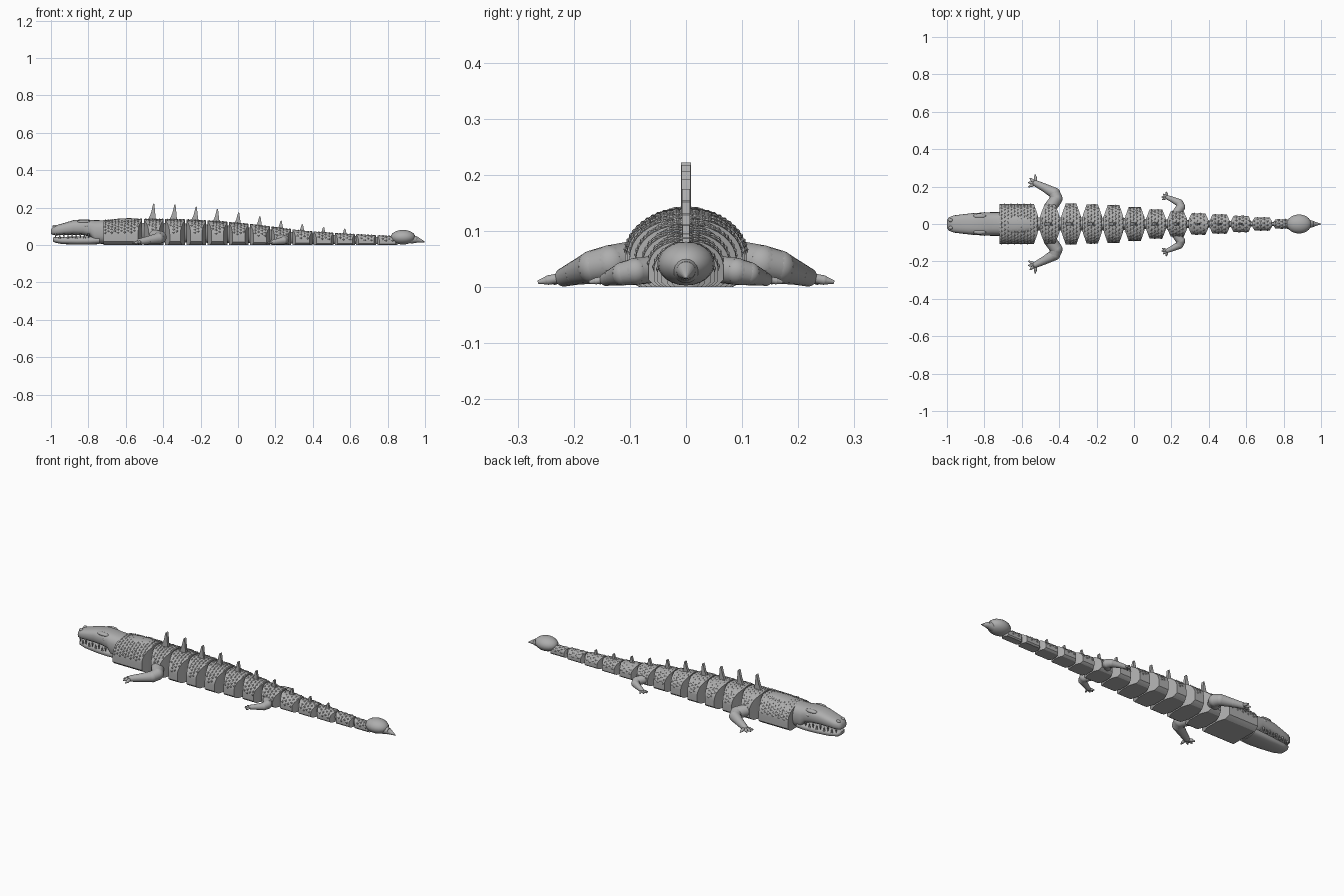
import bpy, bmesh, math
from mathutils import Vector

cube = bpy.data.objects.get("Cube")
if cube:
    bpy.data.objects.remove(cube, do_unlink=True)

grey = bpy.data.materials.new("stone grey")
grey.use_nodes = True
COLOUR = (0.42, 0.42, 0.42, 1)
grey.diffuse_color = COLOUR
grey.node_tree.nodes["Principled BSDF"].inputs["Base Color"].default_value = COLOUR


def finish(bm, name, angle=40):
    bmesh.ops.recalc_face_normals(bm, faces=bm.faces[:])
    mesh = bpy.data.meshes.new(name)
    bm.to_mesh(mesh)
    bm.free()
    mesh.materials.append(grey)
    ob = bpy.data.objects.new(name, mesh)
    bpy.context.collection.objects.link(ob)
    bpy.ops.object.select_all(action='DESELECT')
    ob.select_set(True)
    bpy.context.view_layer.objects.active = ob
    bpy.ops.object.shade_smooth_by_angle(angle=math.radians(angle))
    return ob


def lerp_table(table, x):
    for (x0, v0), (x1, v1) in zip(table, table[1:]):
        if x <= x1:
            t = max(0, (x - x0) / (x1 - x0))
            return v0 + (v1 - v0) * t
    return table[-1][1]


def skin(bm, rings):
    # Join equal rings into a closed tube with capped ends
    rows = [[bm.verts.new(p) for p in ring] for ring in rings]
    n = len(rows[0])
    for a, b in zip(rows, rows[1:]):
        for i in range(n):
            bm.faces.new((a[i], a[(i + 1) % n], b[(i + 1) % n], b[i]))
    bm.faces.new(rows[0])
    bm.faces.new(rows[-1])


def ball(bm, centre, size):
    new = bmesh.ops.create_uvsphere(bm, u_segments=20, v_segments=12, radius=1)["verts"]
    for v in new:
        v.co = Vector(centre) + Vector(v.co[i] * size[i] for i in range(3))


def rod(bm, a, b, ra, rb):
    a, b = Vector(a), Vector(b)
    turn = (b - a).to_track_quat('Z', 'Y')
    ring = [Vector((math.cos(i * math.tau / 16), math.sin(i * math.tau / 16), 0)) for i in range(16)]
    skin(bm, [[a + turn @ (p * ra) for p in ring], [b + turn @ (p * rb) for p in ring]])


# Body envelope along x
TOP = [(-.72, .132), (-.6, .14), (-.3, .137), (-.1, .127), (.05, .113), (.2, .095),
       (.35, .075), (.57, .06), (.86, .046)]
WIDTH = [(-.72, .106), (-.3, .109), (-.1, .1), (0, .09), (.12, .077), (.23, .067),
         (.35, .057), (.57, .044), (.7, .033), (.86, .02)]


def dome(x, a, w):
    return Vector((x, w * math.sin(a), lerp_table(TOP, x) * (.42 + .58 * math.cos(a))))


def body_segment(name, xc, front, back):
    # Domed slab with flat base; front/back give half length at the middle and rim
    w = lerp_table(WIDTH, xc)

    def reach(ends, s):
        t = max(0, (abs(s) - .38) / .62)
        return ends[0] + (ends[1] - ends[0]) * t

    rings = []
    for i in range(-9, 10):
        a = i * math.pi / 18
        s = math.sin(a)
        low = lerp_table(TOP, xc) * .14 * max(0, (abs(s) - .8) / .2)
        x0, x1 = xc - reach(front, s), xc + reach(back, s)
        p, q = dome(x0, a, w), dome(x1, a, w)
        rings.append([(x0, p.y, low), p, q, (x1, q.y, low)])
    bm = bmesh.new()
    skin(bm, rings)
    # Staggered overlapping scales, raised at their rear tip
    count = max(5, round(w * 130))
    rows = max(4, round((front[0] + back[0]) / .018))
    for r in range(rows):
        for k in range(count):
            a = (-1.45 + 2.9 * (k + .5 * (r % 2)) / (count - .5))
            s = math.sin(a)
            x0, x1 = xc - reach(front, s), xc + reach(back, s)
            x = xc - front[0] + (front[0] + back[0]) * (r + .5) / rows
            if x < x0 + .007 or x > x1 - .007:
                continue
            da = 1.35 / count
            out = Vector((0, math.sin(a), math.cos(a)))
            nose, tail = dome(x - .01, a, w), dome(x + .008, a, w)
            left, right = dome(x, a - da, w), dome(x, a + da, w)
            peak = dome(x + .004, a, w) + out * .0035
            n, t, l, rr, p = [bm.verts.new(c) for c in (nose, tail, left, right, peak)]
            for tri in ((n, l, p), (l, t, p), (t, rr, p), (rr, n, p)):
                bm.faces.new(tri)
    finish(bm, name, 30)


# Shoulder block and the jointed body
body_segment("shoulder_block", -.62, (.1, .1), (.108, .085))
STEP = .1135
TIPS = [.222, .218, .206, .193, .175, .154, .131, .112, .096, .088]
for i in range(12):
    xc = -.45 + STEP * i
    rim = .027 + .0014 * i
    body_segment(f"body_segment_{i + 1}", xc, (.053, rim), (.053, rim))
    # Link between neighbouring segments
    bm = bmesh.new()
    j = xc - STEP / 2
    ball(bm, (j, 0, lerp_table(TOP, j) * .47),
         (.03, lerp_table(WIDTH, j) * .33, lerp_table(TOP, j) * .38))
    finish(bm, f"joint_{i + 1}")
    # Upright back spike
    if i < len(TIPS):
        z = lerp_table(TOP, xc) - .012
        h = TIPS[i] - z
        b = .014 + h * .22
        thick = .0085 - .0003 * i
        outline = [(-b, 0), (-b * .45, .45), (-.004, .96), (0, 1), (.003, .96), (.008, .4), (.011, 0)]
        bm = bmesh.new()
        skin(bm, [[(xc + dx, y, z + dz * h) for dx, dz in outline]
                  for y in (-thick, thick)])
        finish(bm, f"back_spike_{i + 1}")


def head_loft(name, stations):
    # Stations are x, half width, bottom and top
    rings = []
    for x, w, lo, hi in stations:
        ring = []
        for k in range(24):
            c, s = math.cos(k * math.tau / 24), math.sin(k * math.tau / 24)
            y = w * math.copysign(abs(c) ** .75, c)
            z = (lo + hi) / 2 + (hi - lo) / 2 * math.copysign(abs(s) ** .75, s)
            ring.append((x, y, z))
        rings.append(ring)
    bm = bmesh.new()
    skin(bm, rings)
    finish(bm, name, 50)


# Head, neck and lower jaw
head_loft("head_and_neck", [
    (-1, .022, .06, .08), (-.99, .036, .053, .098), (-.965, .045, .052, .108),
    (-.93, .05, .054, .118), (-.88, .056, .055, .133), (-.83, .06, .053, .137),
    (-.79, .062, .045, .135), (-.765, .063, .008, .133), (-.71, .064, .006, .132),
    (-.64, .064, .01, .141), (-.58, .058, .02, .144), (-.54, .045, .04, .141)])
head_loft("lower_jaw", [
    (-.99, .02, .022, .038), (-.98, .034, .013, .043), (-.94, .044, .005, .044),
    (-.86, .054, .002, .045), (-.79, .06, .002, .046), (-.74, .06, .005, .05)])
bm = bmesh.new()
for side in (-1, 1):
    for k in range(9):
        x = -.975 + .022 * k
        y = side * (.033 + .0135 * math.sqrt(k / 2.5))
        up = k % 2
        rod(bm, (x, y, .036 if up else .062), (x, y, .06 if up else .038), .006, .001)
finish(bm, "teeth")
for side, label in ((-1, "right"), (1, "left")):
    bm = bmesh.new()
    ball(bm, (-.81, side * .055, .104), (.013, .007, .008))
    finish(bm, label + "_eye")
    bm = bmesh.new()
    ball(bm, (-.825, side * .042, .125), (.035, .014, .01))
    finish(bm, label + "_brow")
    bm = bmesh.new()
    ball(bm, (-.98, side * .02, .1), (.012, .009, .008))
    finish(bm, label + "_nostril")


def leg(name, side, path, toes):
    # Limb is a chain of tapered rods and balls ending in four toes
    bm = bmesh.new()
    chain = [(Vector((x, side * y, z)), r) for x, y, z, r in path]
    for (a, ra), (b, rb) in zip(chain, chain[1:]):
        rod(bm, a, b, ra, rb)
    for p, r in chain:
        ball(bm, p, (r, r, r))
    foot, fr = chain[-1]
    for x, y in toes:
        tip = Vector((x, side * y, .009))
        mid = foot.lerp(tip, .6)
        rod(bm, foot, mid, fr * .5, fr * .5)
        ball(bm, mid, (fr * .5,) * 3)
        rod(bm, mid, tip, fr * .5, .003)
    finish(bm, name)


for side, label in ((-1, "right"), (1, "left")):
    leg(label + "_front_leg", side,
        [(-.45, .085, .05, .034), (-.415, .135, .042, .033), (-.425, .165, .036, .03),
         (-.48, .195, .026, .022), (-.525, .217, .018, .017)],
        [(-.565, .198), (-.567, .222), (-.557, .245), (-.528, .264)])
    leg(label + "_rear_leg", side,
        [(.225, .055, .032, .024), (.25, .09, .028, .024), (.243, .112, .024, .021),
         (.205, .131, .018, .015), (.18, .142, .014, .012)],
        [(.15, .13), (.148, .145), (.155, .16), (.172, .172)])

# Tail club with its point
bm = bmesh.new()
ball(bm, (.882, 0, .042), (.066, .051, .039))
finish(bm, "tail_club")
bm = bmesh.new()
rod(bm, (.925, 0, .032), (.955, 0, .029), .025, .017)
rod(bm, (.955, 0, .029), (1, 0, .016), .017, .001)
finish(bm, "tail_point")
